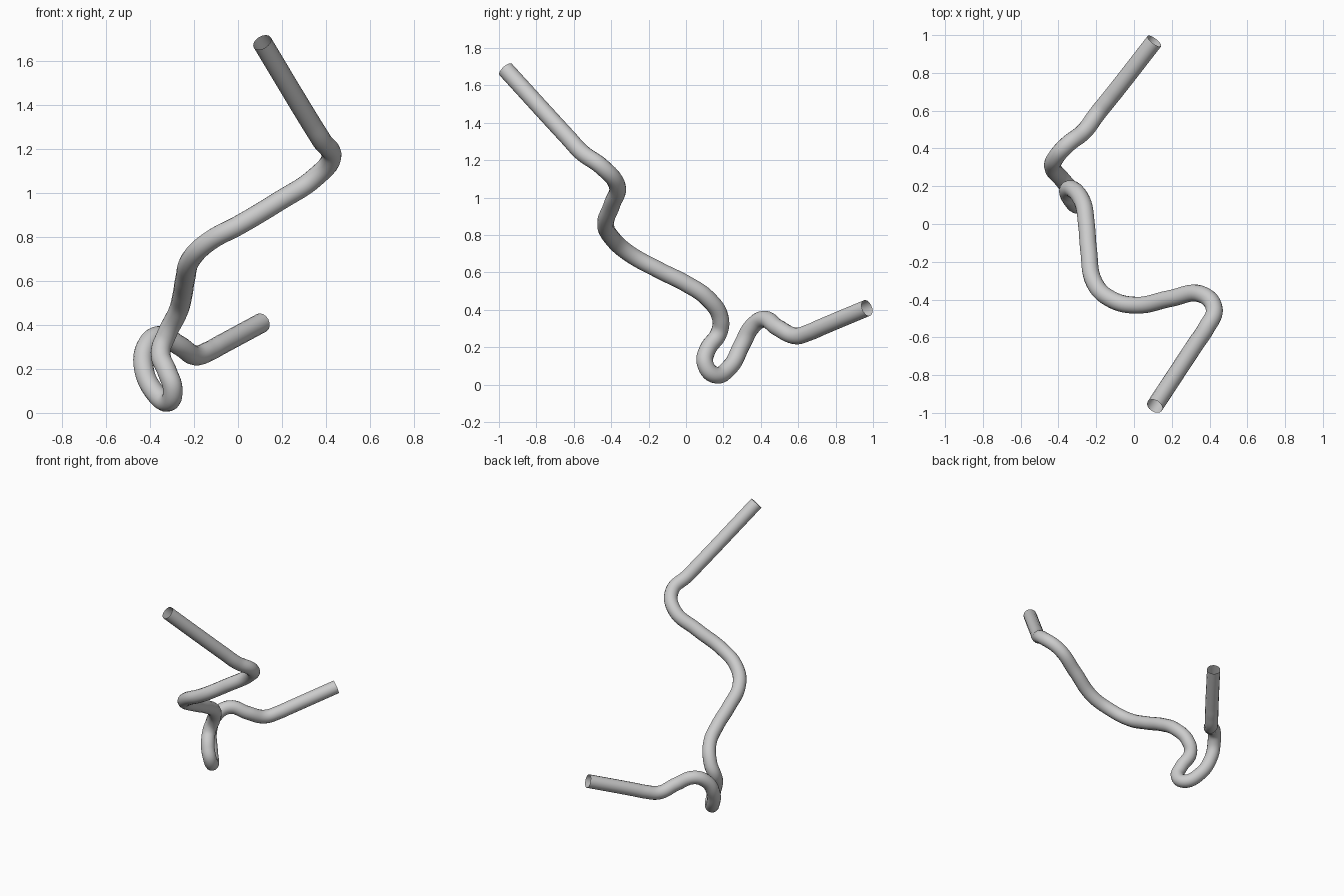
import bpy

cube = bpy.data.objects.get("Cube")
if cube:
    bpy.data.objects.remove(cube, do_unlink=True)

RADIUS = 0.045

# Centre line of the bent pipe, from the high front end to the low back end
path = [
    (.11, -.964, 1.685), (.33, -.63, 1.32), (.38, -.555, 1.24),
    (.425, -.45, 1.165), (.35, -.37, 1.07), (.19, -.395, .965),
    (.01, -.43, .857), (-.127, -.395, .783), (-.21, -.31, .705),
    (-.24, -.14, .61), (-.252, 0, .54), (-.272, .115, .462),
    (-.325, .184, .355), (-.352, .175, .275), (-.322, .115, .187),
    (-.297, .103, .11), (-.315, .155, .052), (-.38, .235, .095),
    (-.43, .30, .215), (-.413, .353, .31), (-.357, .417, .35),
    (-.265, .49, .305), (-.195, .583, .261), (-.133, .66, .28),
    (-.085, .72, .306), (.108, .968, .41),
]

# Round pipe with open ends
curve = bpy.data.curves.new("bent_pipe", "CURVE")
curve.dimensions = "3D"
curve.resolution_u = 8
curve.bevel_depth = RADIUS
curve.bevel_resolution = 6
curve.use_fill_caps = False
spline = curve.splines.new("BEZIER")
spline.bezier_points.add(len(path) - 1)
for point, co in zip(spline.bezier_points, path):
    point.co = co
    point.handle_left_type = point.handle_right_type = "AUTO"

pipe = bpy.data.objects.new("bent_pipe", curve)
bpy.context.collection.objects.link(pipe)
bpy.ops.object.select_all(action="DESELECT")
pipe.select_set(True)
bpy.context.view_layer.objects.active = pipe
bpy.ops.object.convert(target="MESH")
pipe = bpy.context.object
bpy.ops.object.shade_smooth()

# Plain grey finish
grey = bpy.data.materials.new("light_grey")
grey.use_nodes = True
colour = (.6, .6, .6, 1)
grey.diffuse_color = colour
grey.node_tree.nodes["Principled BSDF"].inputs["Base Color"].default_value = colour
pipe.data.materials.clear()
pipe.data.materials.append(grey)
